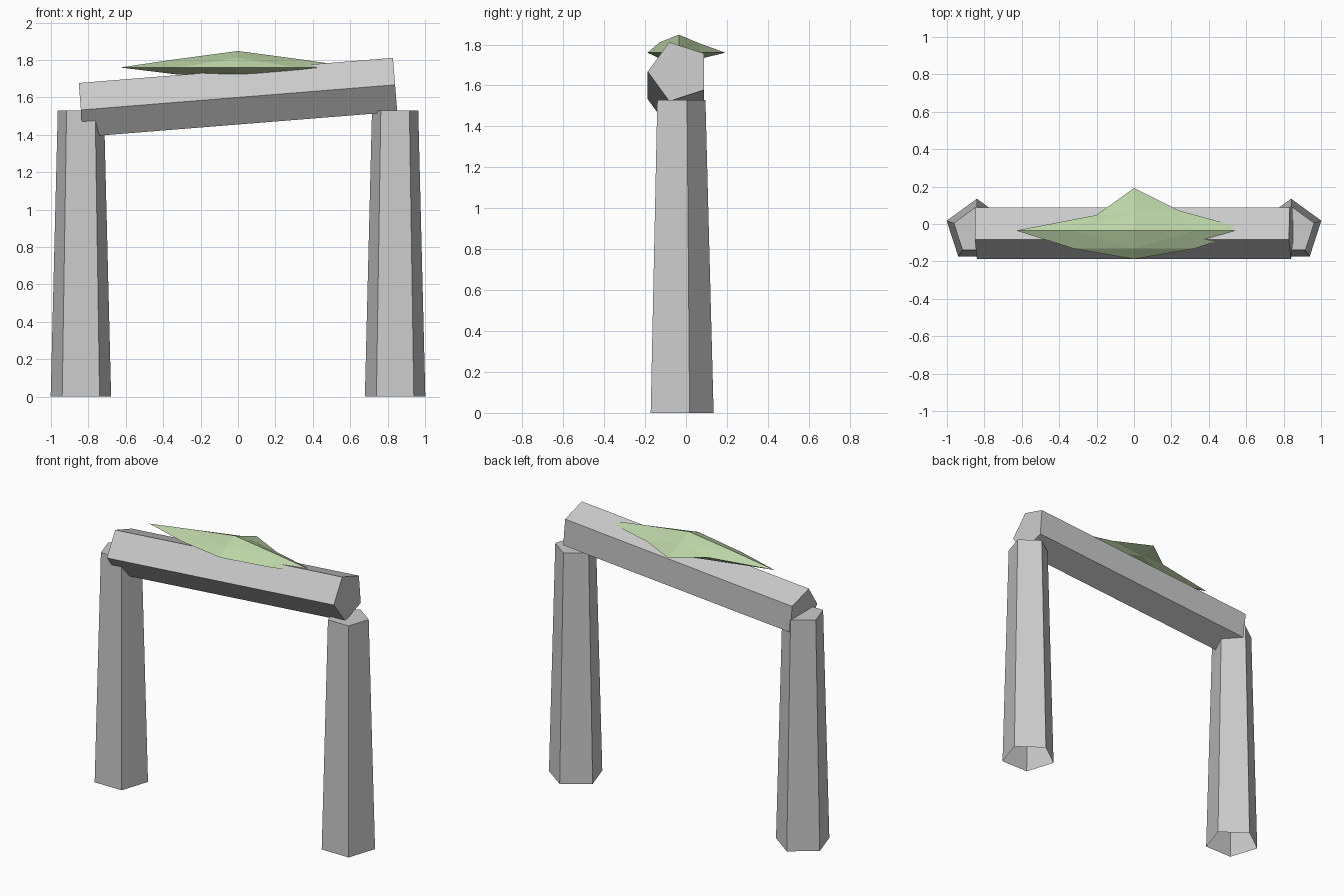
import bpy, bmesh
from math import pi, sin, cos, atan
from mathutils import Vector

if "Cube" in bpy.data.objects:
    bpy.data.objects.remove(bpy.data.objects["Cube"])

Y0 = -0.035   # common depth of the arch


def finish(name, bm, colour=None):
    bmesh.ops.recalc_face_normals(bm, faces=bm.faces)
    me = bpy.data.meshes.new(name)
    bm.to_mesh(me)
    bm.free()
    ob = bpy.data.objects.new(name, me)
    bpy.context.collection.objects.link(ob)
    if colour:
        mat = bpy.data.materials.new(name)
        mat.diffuse_color = colour
        mat.use_nodes = True
        mat.node_tree.nodes["Principled BSDF"].inputs["Base Color"].default_value = mat.diffuse_color
        me.materials.append(mat)
    return ob


def prism(name, r0, r1, length, start, open_bottom=False):
    """Five-sided tapered prism along z, first corner at angle start."""
    bm = bmesh.new()
    rings = [[bm.verts.new((r * cos(start + i * 2 * pi / 5),
                            r * sin(start + i * 2 * pi / 5), z)) for i in range(5)]
             for r, z in ((r0, -length / 2), (r1, length / 2))]
    low, top = rings
    for i in range(5):
        j = (i + 1) % 5
        bm.faces.new((low[i], low[j], top[j], top[i]))
    bm.faces.new(top)
    if not open_bottom:
        bm.faces.new(low[::-1])
    return finish(name, bm)


# Two standing pillars, open underneath
for name, x in (("left_pillar", -0.84), ("right_pillar", 0.84)):
    prism(name, 0.17, 0.13, 1.53, pi / 2, True).location = (x, Y0, 0.765)

# Tilted lintel resting on the pillars, one edge towards the front
lintel = prism("lintel", 0.152, 0.152, 1.685, -pi / 2)
lintel.location = (0, Y0, 1.6)
lintel.rotation_euler = (0, pi / 2 - atan(0.08), 0)

# Moss patch: flattened octahedron split once, with uneven edge midpoints
bm = bmesh.new()
point = lambda x, y, z: bm.verts.new(Vector((x, y + Y0, z + 1.76)))
tip_x = {s: point(0.63 * s, 0, 0) for s in (-1, 1)}
tip_y = {-1: point(0, -0.153, 0), 1: point(0, 0.227, 0)}
tip_z = {-1: point(0, 0, -0.05), 1: point(0, 0, 0.088)}
mid_xy = {(-1, -1): point(-0.32, -0.097, 0), (1, -1): point(0.32, -0.097, 0),
          (-1, 1): point(-0.2, 0.083, 0), (1, 1): point(0.24, 0.107, 0)}
mid_xz = {(s, t): point(s * 0.33, 0, 0.044 if t > 0 else -0.037)
          for s in (-1, 1) for t in (-1, 1)}
mid_yz = {(-1, 1): point(0, -0.095, 0.05), (1, 1): point(0, 0.095, 0.048),
          (-1, -1): point(0, -0.09, -0.03), (1, -1): point(0, 0.115, -0.027)}
for i in (-1, 1):
    for j in (-1, 1):
        for k in (-1, 1):
            a, b, c = mid_xy[i, j], mid_yz[j, k], mid_xz[i, k]
            for f in ((tip_x[i], a, c), (a, tip_y[j], b), (c, b, tip_z[k]), (a, b, c)):
                bm.faces.new(f)
finish("moss_patch", bm, (0.5, 0.66, 0.38, 1))
